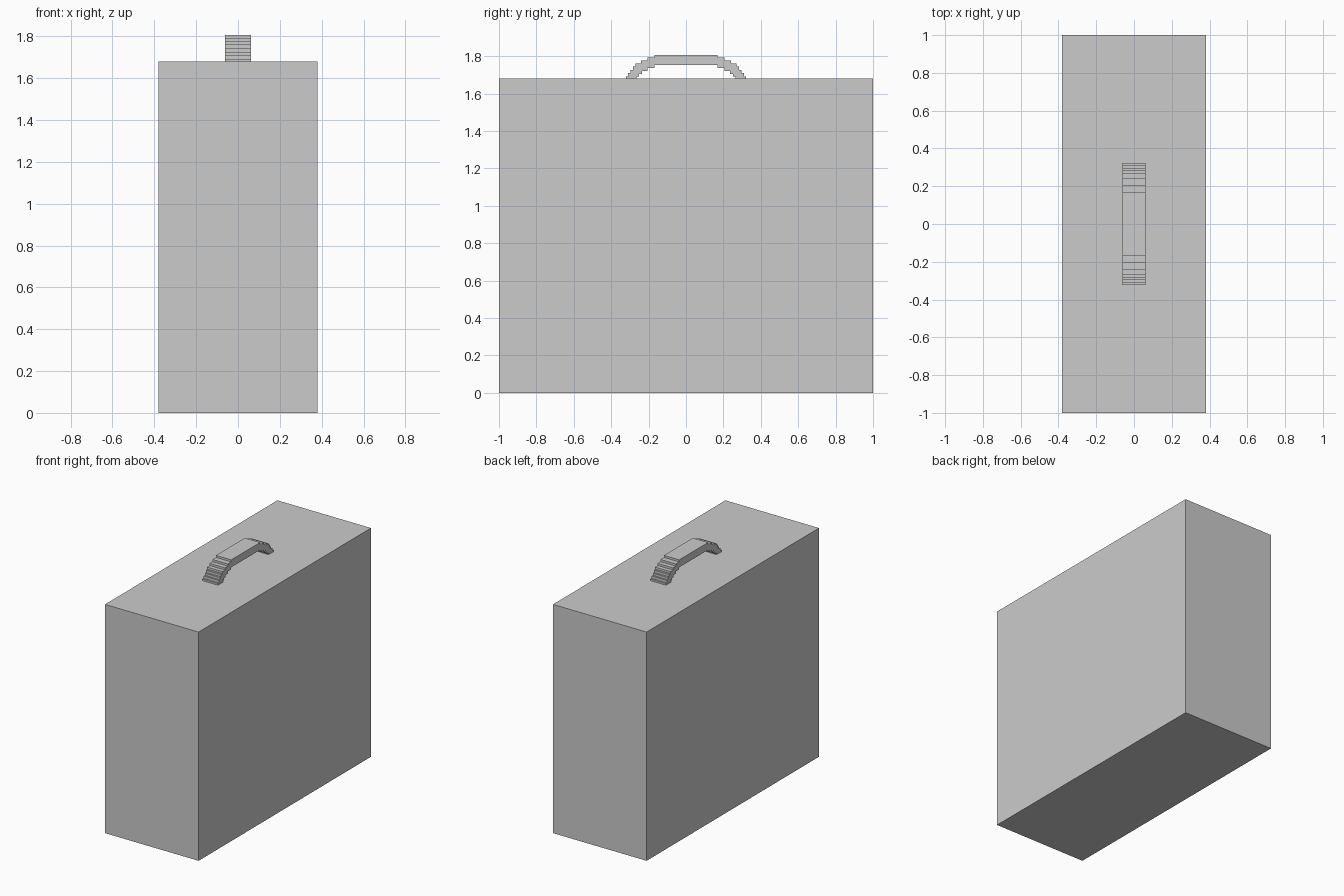
import bpy, bmesh

if "Cube" in bpy.data.objects:
    bpy.data.objects.remove(bpy.data.objects["Cube"])


def make_object(name, bm):
    bmesh.ops.recalc_face_normals(bm, faces=bm.faces)
    mesh = bpy.data.meshes.new(name)
    bm.to_mesh(mesh)
    bm.free()
    obj = bpy.data.objects.new(name, mesh)
    bpy.context.collection.objects.link(obj)
    return obj


def stairs(steps, z):
    """Stepped half outline (y, z) climbing from height z to the crown."""
    points = []
    for y, top in steps:
        points += [(y, z), (y, top)]
        z = top
    return points


# Case body
bm = bmesh.new()
bmesh.ops.create_cube(bm, size=1)
for v in bm.verts:
    v.co.x *= 0.76
    v.co.y *= 2.0
    v.co.z = (v.co.z + 0.5) * 1.68
make_object("case_body", bm)

# Carrying handle: stepped arch profile, mirrored in y and extruded in x
outer = stairs([(0.322, 1.692), (0.31, 1.71), (0.297, 1.726), (0.284, 1.744),
                (0.27, 1.76), (0.24, 1.776), (0.207, 1.792), (0.168, 1.807)], 1.68)
inner = stairs([(0.265, 1.692), (0.25, 1.705), (0.235, 1.721),
                (0.205, 1.737), (0.168, 1.752)], 1.68)


def arch(half):
    return half + [(-y, z) for y, z in reversed(half)]


profile = arch(outer) + arch(inner)[::-1]
bm = bmesh.new()
face = bm.faces.new([bm.verts.new((-0.062, y, z)) for y, z in profile])
side = bmesh.ops.extrude_face_region(bm, geom=[face])
bmesh.ops.translate(bm, vec=(0.124, 0, 0),
                    verts=[g for g in side["geom"] if isinstance(g, bmesh.types.BMVert)])
make_object("carry_handle", bm)
